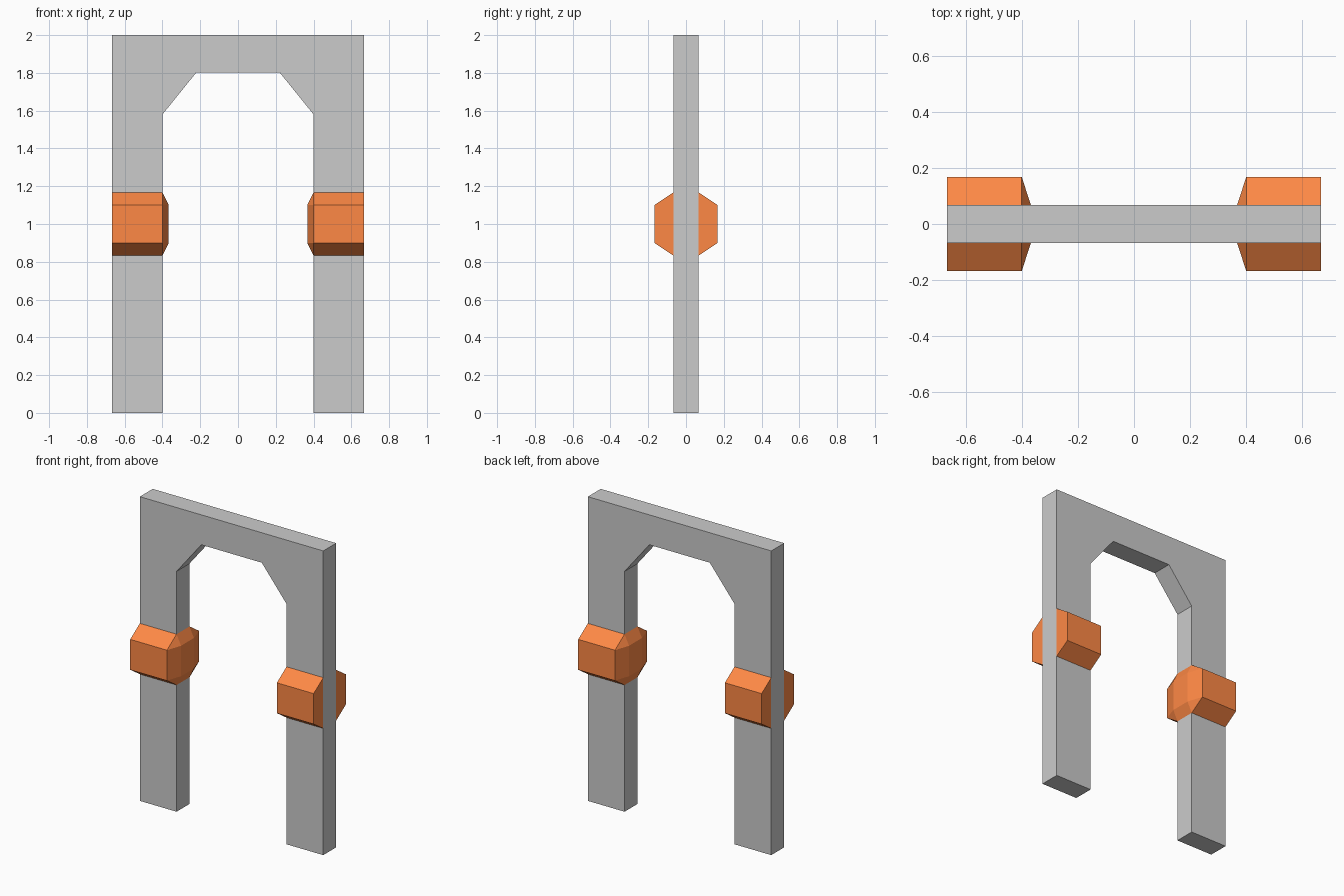
import bpy, bmesh

if "Cube" in bpy.data.objects:
    bpy.data.objects.remove(bpy.data.objects["Cube"])

W, T = 0.667, 0.067          # half width and half thickness of the arch
INNER = 0.4                  # half width of the opening


def finish(name, bm, mat=None):
    bmesh.ops.recalc_face_normals(bm, faces=bm.faces)
    mesh = bpy.data.meshes.new(name)
    bm.to_mesh(mesh)
    bm.free()
    obj = bpy.data.objects.new(name, mesh)
    bpy.context.collection.objects.link(obj)
    if mat:
        mesh.materials.append(mat)
    return obj


# Arch: one front profile extruded through the thickness
half = [(W, 2), (W, 0), (INNER, 0), (INNER, 1.58), (0.22, 1.803)]
profile = half + [(-x, z) for x, z in reversed(half)]
bm = bmesh.new()
face = bm.faces.new([bm.verts.new((x, -T, z)) for x, z in profile])
res = bmesh.ops.extrude_face_region(bm, geom=[face])
bmesh.ops.translate(bm, vec=(0, 2 * T, 0),
                    verts=[v for v in res["geom"] if isinstance(v, bmesh.types.BMVert)])
finish("arch_frame", bm)

# Collars: bevelled band wrapping three sides of each leg
red = bpy.data.materials.new("orange_red")
red.diffuse_color = (1.0, 0.25, 0.06, 1)
red.use_nodes = True
red.node_tree.nodes["Principled BSDF"].inputs["Base Color"].default_value = red.diffuse_color
D, IN = 0.167, 0.367
# (outer x, outer y, base x, base y) around the leg
path = [(W, -D, W, -T), (INNER, -D, INNER, -T), (IN, -T, INNER, -T),
        (IN, T, INNER, T), (INNER, D, INNER, T), (W, D, W, T)]


def collar(name, side):
    bm = bmesh.new()
    rings = []
    for ox, oy, bx, by in path:
        section = [(bx, by, 1.167), (ox, oy, 1.1), (ox, oy, 0.9), (bx, by, 0.833)]
        rings.append([bm.verts.new((side * x, y, z)) for x, y, z in section])
    for a, b in zip(rings, rings[1:]):
        for i in range(4):
            j = (i + 1) % 4
            bm.faces.new((a[i], a[j], b[j], b[i]))
    bm.faces.new(rings[0])
    bm.faces.new(rings[-1])
    bmesh.ops.remove_doubles(bm, verts=bm.verts, dist=0.0001)
    finish(name, bm, red)


collar("right_leg_collar", 1)
collar("left_leg_collar", -1)
